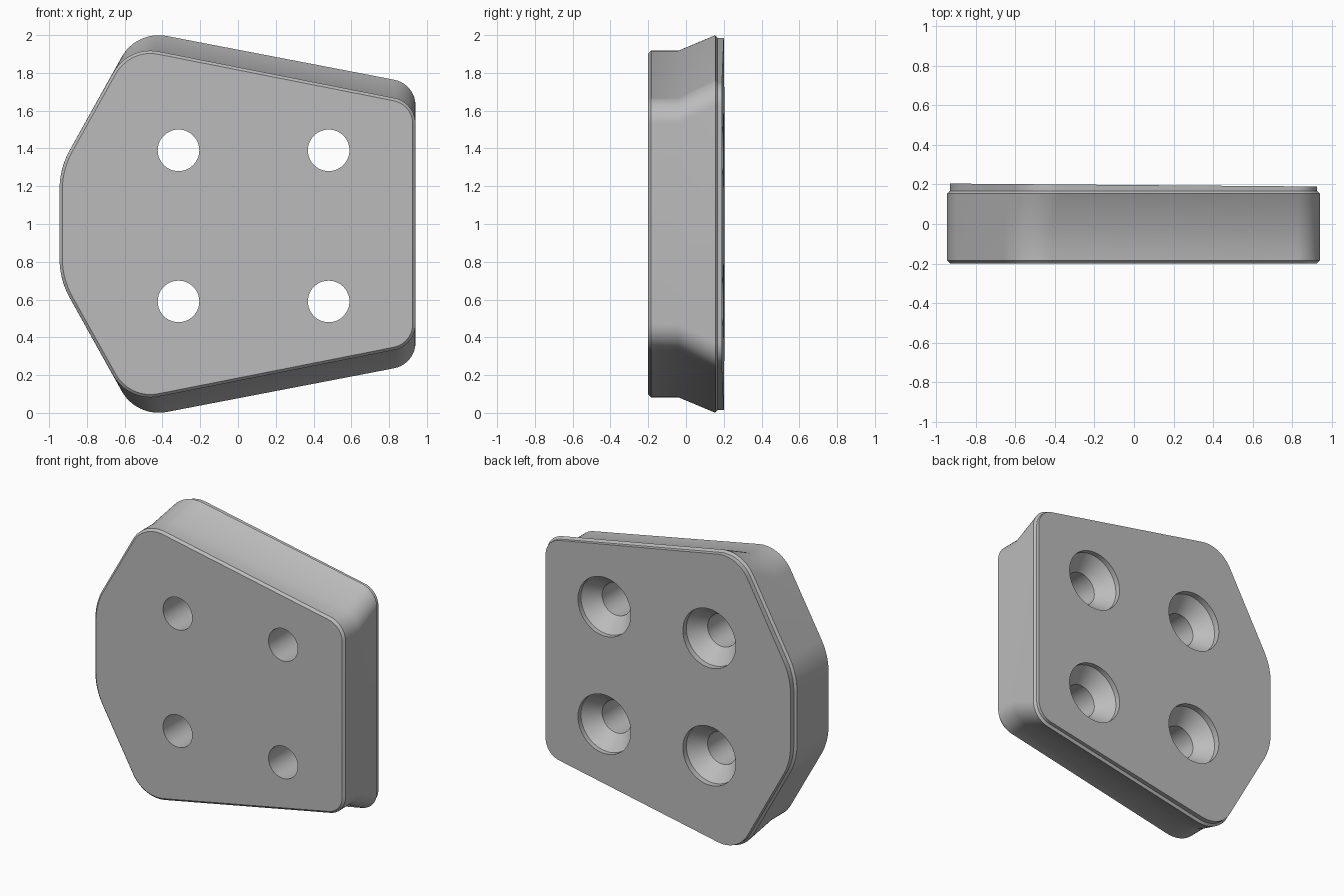
import bpy, bmesh, math
from mathutils import Vector

cube = bpy.data.objects.get("Cube")
if cube:
    bpy.data.objects.remove(cube, do_unlink=True)

ARC_STEPS = 12


def outline(shoulder_x, shoulder_h, right_h, inset=0.0):
    """Rounded six-sided outline in x/z, mirrored about z = 1."""
    top = [((0.94, right_h), 0.14), ((shoulder_x, shoulder_h), 0.225), ((-0.945, 0.294), 0.43)]
    corners = [(Vector((x, 1 + h)), r) for (x, h), r in top]
    corners += [(Vector((x, 1 - h)), r) for (x, h), r in reversed(top)]
    points = []
    for i, (c, r) in enumerate(corners):
        d_in = (c - corners[i - 1][0]).normalized()
        d_out = (corners[(i + 1) % len(corners)][0] - c).normalized()
        turn = d_in.angle(d_out)
        # Rounded corners share their centre with the inset outline
        centre = c - d_in * r * math.tan(turn / 2) + Vector((-d_in.y, d_in.x)) * r
        start = math.atan2(-d_in.x, d_in.y)
        for k in range(ARC_STEPS + 1):
            a = start + turn * k / ARC_STEPS
            points.append(centre + Vector((math.cos(a), math.sin(a))) * (r - inset))
    return points


def build(name, rings_list):
    """Skin closed solids from lists of equal-length point rings."""
    bm = bmesh.new()
    for rings in rings_list:
        loops = [[bm.verts.new(p) for p in ring] for ring in rings]
        n = len(loops[0])
        for a, b in zip(loops, loops[1:]):
            for i in range(n):
                j = (i + 1) % n
                bm.faces.new((a[i], a[j], b[j], b[i]))
        bm.faces.new(loops[0])
        bm.faces.new(loops[-1])
    bmesh.ops.recalc_face_normals(bm, faces=bm.faces)
    mesh = bpy.data.meshes.new(name)
    bm.to_mesh(mesh)
    bm.free()
    obj = bpy.data.objects.new(name, mesh)
    bpy.context.collection.objects.link(obj)
    return obj


# Plate body: chamfered front, straight band, flare and a slightly sloped back lip
front = (-0.58, 0.945, 0.645)
back = (-0.537, 1.026, 0.742)
sections = [
    (outline(*front, 0.015), -0.2, 0),
    (outline(*front), -0.185, 0),
    (outline(*front), -0.04, 0),
    (outline(*back), 0.155, 0),
    (outline(*back, 0.015), 0.168, 0),
    (outline(*back, 0.015), 0.197, -0.008),
]
body = build("mounting_plate", [[[(p.x, y + slope * p.x, p.y) for p in pts]
                                 for pts, y, slope in sections]])

# Four countersunk screw holes, wide at the back
profile = [(0.11, -0.3), (0.11, 0.06), (0.2, 0.16), (0.2, 0.3)]
angles = [math.tau * i / 48 for i in range(48)]
holes = [[[(x + r * math.cos(a), y, z + r * math.sin(a)) for a in angles] for r, y in profile]
         for x in (-0.315, 0.48) for z in (0.59, 1.39)]
cutter = build("screw_hole_cutter", holes)
cutter.hide_render = True

# One grey material
grey = bpy.data.materials.new("plain grey")
grey.use_nodes = True
colour = (0.5, 0.5, 0.5, 1)
grey.diffuse_color = colour
grey.node_tree.nodes["Principled BSDF"].inputs["Base Color"].default_value = colour
body.data.materials.append(grey)
cutter.data.materials.append(grey)

# Cut the holes and smooth the rounded sides
cut = body.modifiers.new("screw_holes", 'BOOLEAN')
cut.operation = 'DIFFERENCE'
cut.solver = 'EXACT'
cut.object = cutter
bpy.ops.object.select_all(action='DESELECT')
body.select_set(True)
bpy.context.view_layer.objects.active = body
bpy.ops.object.modifier_apply(modifier=cut.name)
bpy.data.objects.remove(cutter, do_unlink=True)
bpy.ops.object.shade_smooth_by_angle(angle=math.radians(30))
